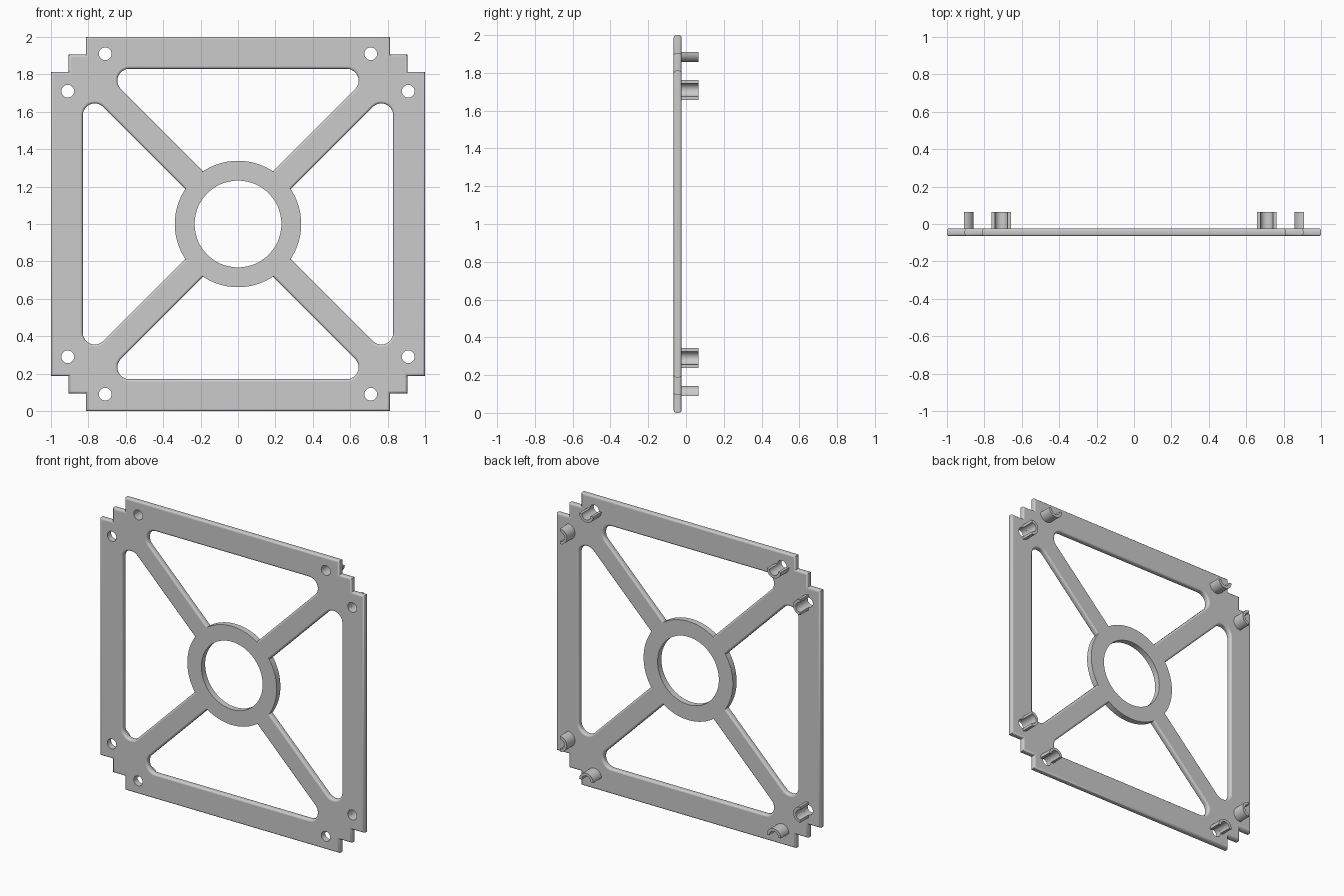
import bpy
import bmesh
from math import pi, sin, cos, sqrt, asin, radians

cube = bpy.data.objects.get("Cube")
if cube:
    bpy.data.objects.remove(cube)

FRONT, BACK, CLIP_END = -0.065, -0.024, 0.065
BEVEL = 0.012
HOLE, CLIP = 0.034, 0.053
BOLTS = [(sx * x, sz * z) for x, z in ((0.71, 0.91), (0.91, 0.71))
         for sx in (-1, 1) for sz in (-1, 1)]

grey = bpy.data.materials.new("plain grey")
grey.use_nodes = True
grey.diffuse_color = (0.6, 0.6, 0.6, 1)
grey.node_tree.nodes["Principled BSDF"].inputs["Base Color"].default_value = (0.6, 0.6, 0.6, 1)


def arc(cx, cz, r, a0, a1, n):
    return [(cx + r * cos(a0 + (a1 - a0) * i / n), cz + r * sin(a0 + (a1 - a0) * i / n))
            for i in range(n + 1)]


def quarter_turn(p, k):
    for _ in range(k):
        p = (-p[1], p[0])
    return p


def circle(cx, cz, r, n):
    return arc(cx, cz, r, 0, 2 * pi, n)[:-1]


def outline(d):
    """Square with two-step notches at the corners, shrunk by d."""
    a, b, c = 1 - d, 0.905 - d, 0.812 - d
    corner = [(a, c), (b, c), (b, b), (c, b), (c, a)]
    return [quarter_turn(p, k) for k in range(4) for p in corner]


def opening(d, k):
    """Window between two spokes, the rim and the hub, widened by d."""
    top, gap, r, hub = 0.83 + d, 0.095 - d * sqrt(2), 0.064 + d, 0.338
    cz = top - r
    cx = cz - gap - r * sqrt(2)
    half = pi / 4 - asin(gap / sqrt(2) / hub)
    right = arc(cx, cz, r, -pi / 4, pi / 2, 12)
    left = [(-x, z) for x, z in reversed(right)]
    hub_arc = arc(0, 0, hub, pi / 2 + half, pi / 2 - half, 20)
    return [quarter_turn(p, k) for p in right + left + hub_arc]


def loops(d):
    return ([outline(d)] + [opening(d, k) for k in range(4)]
            + [circle(0, 0, 0.232, 64)]
            + [circle(x, z, HOLE, 24) for x, z in BOLTS])


def build(name, layers):
    """Skin stacked sets of closed loops [(y, loops)] and cap both ends."""
    bm = bmesh.new()
    rings = [[[bm.verts.new((x, y, z + 1)) for x, z in lp] for lp in lps] for y, lps in layers]
    for low, high in zip(rings, rings[1:]):
        for a, b in zip(low, high):
            for i in range(len(a)):
                j = (i + 1) % len(a)
                bm.faces.new((a[i], a[j], b[j], b[i])).smooth = True
    for end in (rings[0], rings[-1]):
        edges = [bm.edges.get((lp[i - 1], lp[i])) for lp in end for i in range(len(lp))]
        made = bmesh.ops.triangle_fill(bm, edges=edges, use_beauty=True, use_dissolve=False)
        for f in made["geom"]:
            if isinstance(f, bmesh.types.BMFace):
                f.smooth = False
    bmesh.ops.remove_doubles(bm, verts=bm.verts, dist=1e-6)
    bmesh.ops.recalc_face_normals(bm, faces=bm.faces)
    for e in bm.edges:
        e.smooth = e.calc_face_angle(0) < radians(35)
    mesh = bpy.data.meshes.new(name)
    bm.to_mesh(mesh)
    bm.free()
    mesh.materials.append(grey)
    obj = bpy.data.objects.new(name, mesh)
    bpy.context.collection.objects.link(obj)
    return obj


# Plate with rounded rims, spokes, hub ring and bolt holes
steps = [(BEVEL * (1 - sin(t)), BEVEL * (1 - cos(t))) for t in (0, pi / 6, pi / 3, pi / 2)]
profile = [(FRONT + h, d) for d, h in reversed(steps)]
profile = [(FRONT + BEVEL * (1 - cos(t)), BEVEL * (1 - sin(t))) for t in (0, pi / 6, pi / 3, pi / 2)]
profile += [(FRONT + BACK - y, d) for y, d in reversed(profile)]
build("frame_plate", [(y, loops(d)) for y, d in profile])

# Half-round clips behind the bolt holes, on the side nearest the middle
for n, (x, z) in enumerate(BOLTS):
    if abs(z) > abs(x):
        start = pi if z > 0 else 0
    else:
        start = pi / 2 if x > 0 else -pi / 2
    shape = arc(x, z, CLIP, start, start + pi, 16) + arc(x, z, HOLE, start + pi, start, 16)
    build(f"clip_{n + 1}", [(BACK - 0.004, [shape]), (CLIP_END, [shape])])
